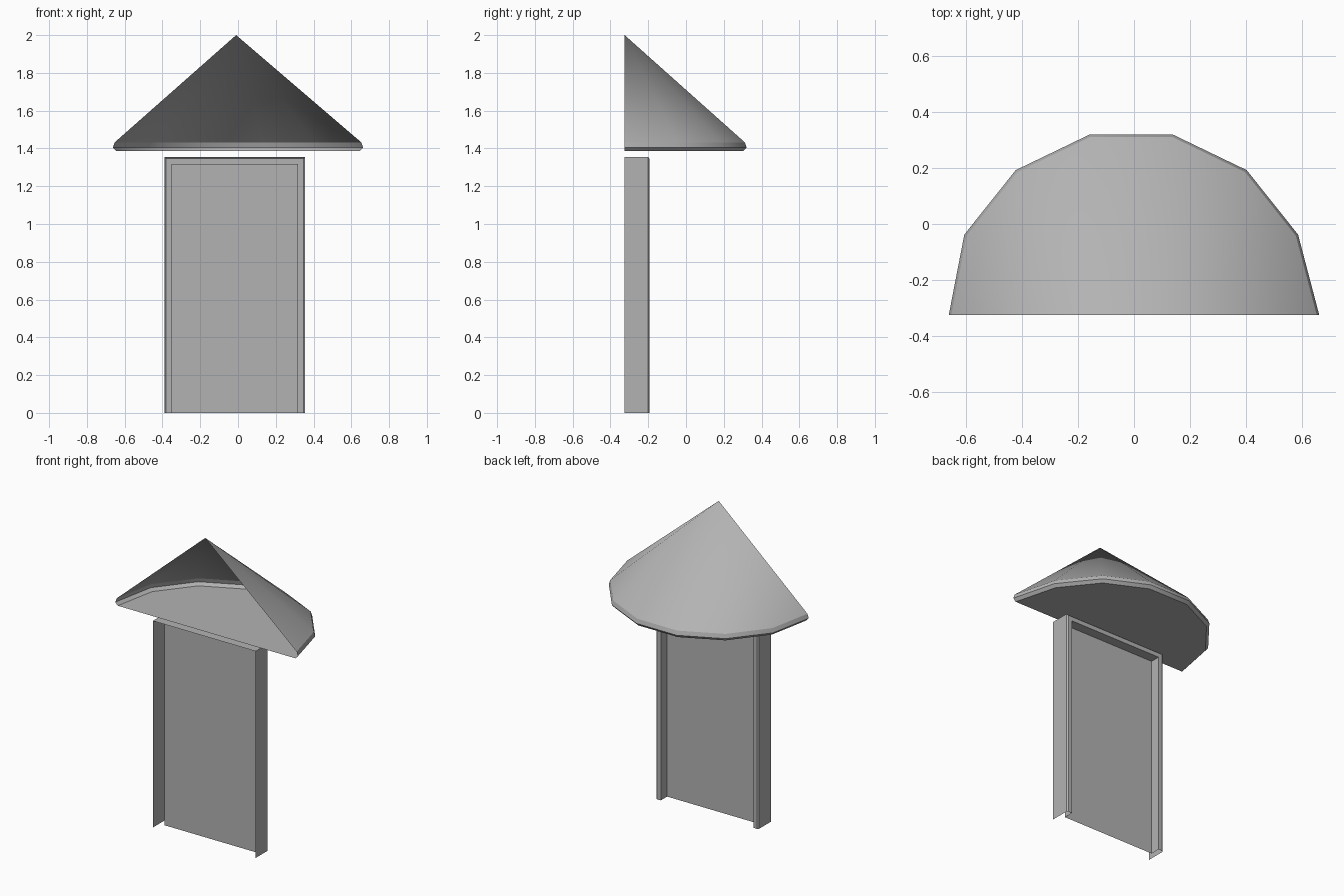
import bpy, bmesh, math

cube = bpy.data.objects.get("Cube")
if cube:
    bpy.data.objects.remove(cube, do_unlink=True)

FRONT = -0.325

grey = bpy.data.materials.new("plain grey")
grey.use_nodes = True
grey.diffuse_color = (0.45, 0.45, 0.45, 1)
grey.node_tree.nodes["Principled BSDF"].inputs["Base Color"].default_value = (0.45, 0.45, 0.45, 1)


def finish(bm, name, smooth=False):
    mesh = bpy.data.meshes.new(name)
    bm.to_mesh(mesh)
    bm.free()
    mesh.materials.append(grey)
    obj = bpy.data.objects.new(name, mesh)
    bpy.context.collection.objects.link(obj)
    if smooth:
        bpy.ops.object.select_all(action="DESELECT")
        obj.select_set(True)
        bpy.context.view_layer.objects.active = obj
        bpy.ops.object.shade_smooth_by_angle(angle=math.radians(30))


# Half-cone roof: open at the front, closed by a flat floor
SIDES = 7
bm = bmesh.new()
apex = bm.verts.new((-0.01, FRONT, 2))
rings = []
for radius, z in [(0.653, 1.432), (0.662, 1.405), (0.645, 1.386)]:
    ring = []
    for i in range(SIDES + 1):
        a = math.pi * i / SIDES
        centre = 0 if i in (0, SIDES) else -0.01
        ring.append(bm.verts.new((centre + radius * math.cos(a), FRONT + radius * math.sin(a), z)))
    rings.append(ring)
for i in range(SIDES):
    bm.faces.new((apex, rings[0][i], rings[0][i + 1]))
    for up, low in zip(rings, rings[1:]):
        bm.faces.new((up[i], low[i], low[i + 1], up[i + 1]))
bm.faces.new(rings[-1][::-1])
finish(bm, "roof", smooth=True)

# Doorway shell: side walls and top, chamfered back frame, recessed panel;
# each profile point is (inset from the outline, y)
profile = [(0, FRONT), (0, -0.201), (0.009, -0.193), (0.037, -0.193), (0.037, -0.258)]
bm = bmesh.new()
loops = []
for d, y in profile:
    left, right, top = -0.39 + d, 0.355 - d, 1.355 - d
    loops.append([bm.verts.new((x, y, z)) for x, z in
                  [(left, 0), (left, top), (right, top), (right, 0)]])
for a, b in zip(loops, loops[1:]):
    for i in range(3):
        bm.faces.new((a[i], a[i + 1], b[i + 1], b[i]))
bm.faces.new(loops[-1])
finish(bm, "doorway_shell")
